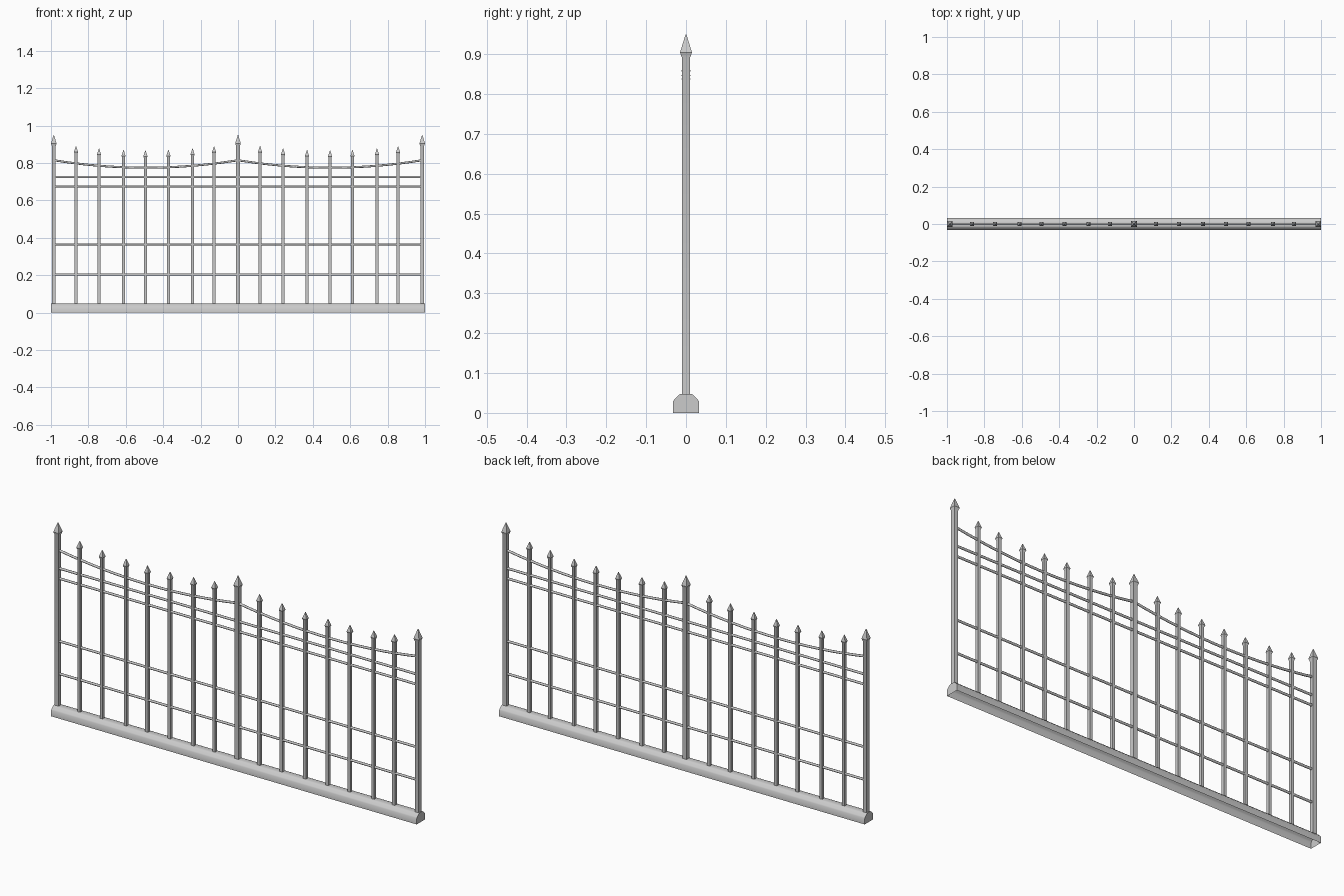
import bpy, bmesh, math
from mathutils import Vector

if "Cube" in bpy.data.objects:
    bpy.data.objects.remove(bpy.data.objects["Cube"])

metal = bpy.data.materials.new("light_grey_metal")
metal.use_nodes = True
GREY = (0.6, 0.6, 0.6, 1)
metal.diffuse_color = GREY
metal.node_tree.nodes["Principled BSDF"].inputs["Base Color"].default_value = GREY

HALF_SPAN = 0.985
BASE_TOP = 0.048


def finish(name, bm, angle=35):
    bmesh.ops.recalc_face_normals(bm, faces=bm.faces)
    mesh = bpy.data.meshes.new(name)
    bm.to_mesh(mesh)
    bm.free()
    mesh.materials.append(metal)
    obj = bpy.data.objects.new(name, mesh)
    bpy.context.collection.objects.link(obj)
    bpy.ops.object.select_all(action="DESELECT")
    obj.select_set(True)
    bpy.context.view_layer.objects.active = obj
    bpy.ops.object.shade_smooth_by_angle(angle=math.radians(angle))
    return obj


def loft(bm, rings):
    """Join successive rings of points with quads."""
    loops = [[bm.verts.new(p) for p in ring] for ring in rings]
    for a, b in zip(loops, loops[1:]):
        for i in range(len(a)):
            j = (i + 1) % len(a)
            bm.faces.new((a[i], a[j], b[j], b[i]))
    return loops


def sag(x):
    """Height of the curved top rail, hung between neighbouring posts."""
    t = abs(x) / HALF_SPAN
    return 0.815 - 0.04 * 4 * t * (1 - t)


def spear_post(name, x, half, top, head_half, head):
    """Square bar with a pointed spear head."""
    profile = [(half, BASE_TOP - 0.01), (half, top - head),
               (head_half, top - head * 0.78), (0.001, top)]
    bm = bmesh.new()
    rings = [[(x + sx * r, sy * r, z) for sx, sy in ((-1, -1), (1, -1), (1, 1), (-1, 1))]
             for r, z in profile]
    loops = loft(bm, rings)
    bm.faces.new(loops[-1])
    finish(name, bm)


def rail(name, points, radius=0.006):
    """Thin bar following points in the fence plane."""
    bm = bmesh.new()
    rings = []
    for p in points:
        rings.append([p + Vector((0, radius * math.cos(a), radius * math.sin(a)))
                      for a in (math.tau * (k + 0.5) / 8 for k in range(8))])
    loops = loft(bm, rings)
    bm.faces.new(loops[0])
    bm.faces.new(loops[-1])
    finish(name, bm, 50)


# Plinth: rounded shoulders, closed ends, open underneath
half_profile = [(0.032, 0), (0.032, 0.03), (0.028, 0.035), (0.022, 0.041),
                (0.017, 0.046), (0.012, BASE_TOP)]
section = half_profile + [(-y, z) for y, z in reversed(half_profile)]
bm = bmesh.new()
ends = [[bm.verts.new((x, y, z)) for y, z in section] for x in (-1, 1)]
for i in range(len(section) - 1):
    bm.faces.new((ends[0][i], ends[0][i + 1], ends[1][i + 1], ends[1][i]))
for end in ends:
    bm.faces.new(end)
finish("plinth", bm, 50)

# Main posts
for name, x in (("right_post", -HALF_SPAN), ("middle_post", 0), ("left_post", HALF_SPAN)):
    spear_post(name, x, 0.0105, 0.95, 0.015, 0.058)

# Pickets, whose tips follow the sagging rail
pickets = (-0.866, -0.743, -0.612, -0.495, -0.372, -0.243, -0.128,
           0.118, 0.241, 0.369, 0.492, 0.612, 0.743, 0.856)
for n, x in enumerate(pickets, 1):
    spear_post(f"picket_{n}", x, 0.0075, sag(x) + 0.092, 0.011, 0.04)

# Straight rails
for name, z in (("bottom_rail", 0.204), ("lower_rail", 0.365),
                ("middle_rail", 0.675), ("upper_rail", 0.725)):
    rail(name, [Vector((s * HALF_SPAN, 0, z)) for s in (-1, 1)])

# Curved top rails, one for each bay
for name, side in (("right_curved_rail", -1), ("left_curved_rail", 1)):
    xs = [side * HALF_SPAN * i / 16 for i in range(17)]
    rail(name, [Vector((x, 0, sag(x))) for x in xs])
